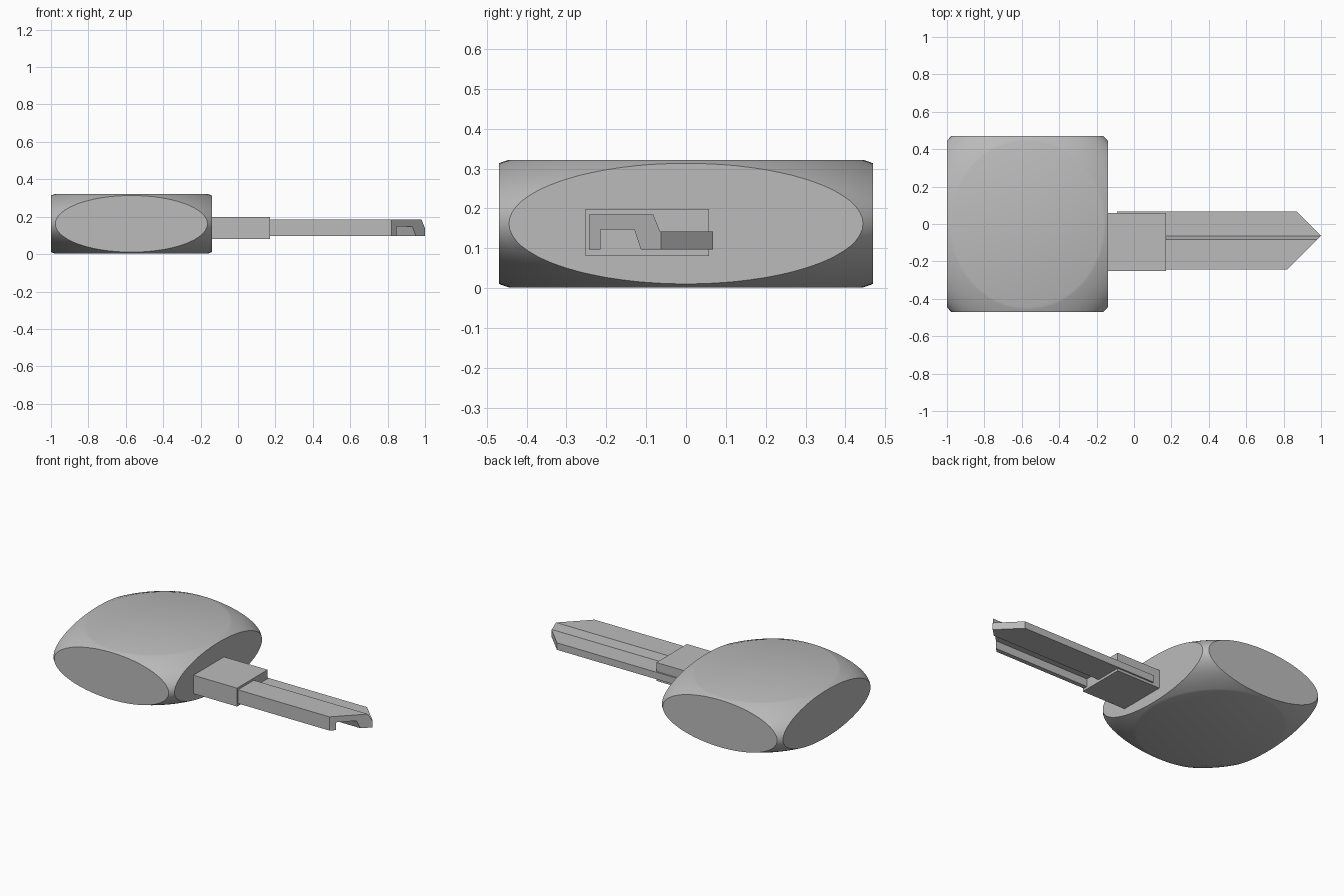
import bpy, bmesh, math
from mathutils import Vector, Matrix

cube = bpy.data.objects.get("Cube")
if cube:
    bpy.data.objects.remove(cube, do_unlink=True)

grey = bpy.data.materials.new("plain grey")
grey.use_nodes = True
colour = (0.5, 0.5, 0.5, 1)
grey.diffuse_color = colour
grey.node_tree.nodes["Principled BSDF"].inputs["Base Color"].default_value = colour


def slice_off(bm, point, normal):
    """Remove everything beyond a plane and cap the opening."""
    geom = bm.verts[:] + bm.edges[:] + bm.faces[:]
    cut = bmesh.ops.bisect_plane(bm, geom=geom, dist=1e-6, plane_co=point,
                                 plane_no=normal, clear_outer=True)
    rim = [e for e in cut["geom_cut"] if isinstance(e, bmesh.types.BMEdge)]
    bmesh.ops.holes_fill(bm, edges=rim, sides=0)


def finish(bm, name, smooth=False):
    bmesh.ops.recalc_face_normals(bm, faces=bm.faces[:])
    mesh = bpy.data.meshes.new(name)
    bm.to_mesh(mesh)
    bm.free()
    mesh.materials.append(grey)
    obj = bpy.data.objects.new(name, mesh)
    bpy.context.collection.objects.link(obj)
    if smooth:
        bpy.ops.object.select_all(action='DESELECT')
        obj.select_set(True)
        bpy.context.view_layer.objects.active = obj
        bpy.ops.object.shade_smooth_by_angle(angle=math.radians(30))
    return obj


# Head: a sphere trimmed by a cube, then flattened
bm = bmesh.new()
bmesh.ops.create_uvsphere(bm, u_segments=96, v_segments=48, radius=1.377)
for axis in range(3):
    for side in (-1, 1):
        normal = Vector((0, 0, 0))
        normal[axis] = side
        slice_off(bm, normal, normal)
bmesh.ops.scale(bm, vec=(0.43, 0.47, 0.16), verts=bm.verts[:])
bmesh.ops.translate(bm, vec=(-0.57, 0, 0.162), verts=bm.verts[:])
finish(bm, "head", smooth=True)

# Collar: plain block between head and blade
bm = bmesh.new()
bmesh.ops.create_cube(bm, size=1, matrix=Matrix.Translation((0.005, -0.097, 0.14))
                      @ Matrix.Diagonal((0.33, 0.31, 0.118, 1)))
finish(bm, "collar")

# Blade: stepped, grooved profile (y, z) extruded along x
profile = [(-0.243, 0.097), (-0.215, 0.097), (-0.215, 0.147), (-0.13, 0.147),
           (-0.113, 0.097), (0.068, 0.097), (0.068, 0.142), (-0.065, 0.142),
           (-0.082, 0.185), (-0.243, 0.185)]
bm = bmesh.new()
face = bm.faces.new([bm.verts.new((-0.09, y, z)) for y, z in profile])
ext = bmesh.ops.extrude_face_region(bm, geom=[face], use_keep_orig=True)
bmesh.ops.translate(bm, vec=(1.2, 0, 0),
                    verts=[v for v in ext["geom"] if isinstance(v, bmesh.types.BMVert)])
# Pointed tip: two slanting cuts
for side in (-1, 1):
    slice_off(bm, Vector((1, -0.063, 0)), Vector((1, side, 0)))
finish(bm, "blade")
